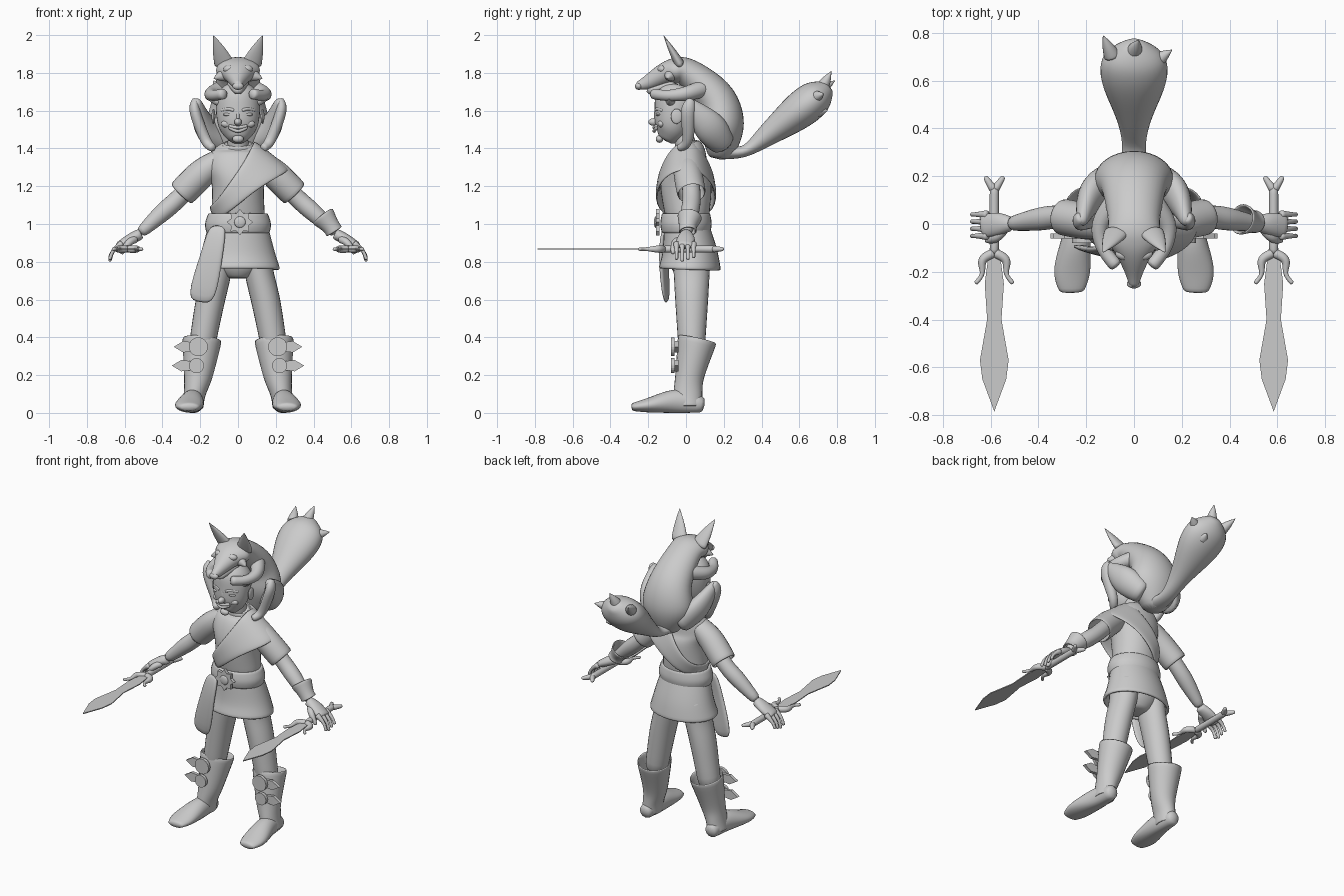
import bpy, bmesh, math
from mathutils import Vector, Matrix

cube = bpy.data.objects.get("Cube")
if cube:
    bpy.data.objects.remove(cube)

grey = bpy.data.materials.new("plain grey")
grey.use_nodes = True
grey.diffuse_color = (.6, .6, .6, 1)
grey.node_tree.nodes["Principled BSDF"].inputs["Base Color"].default_value = grey.diffuse_color
X, Y, Z = Matrix.Identity(3)


def finish(name, bm, level=0, thick=0, smooth=True):
    bmesh.ops.recalc_face_normals(bm, faces=bm.faces)
    for face in bm.faces:
        face.smooth = smooth
    mesh = bpy.data.meshes.new(name)
    bm.to_mesh(mesh)
    bm.free()
    mesh.materials.append(grey)
    ob = bpy.data.objects.new(name, mesh)
    bpy.context.collection.objects.link(ob)
    if thick:
        ob.modifiers.new("Thickness", "SOLIDIFY").thickness = thick
    if level:
        subsurf = ob.modifiers.new("Smooth", "SUBSURF")
        subsurf.levels = subsurf.render_levels = level
    return ob


def spline(rows, steps=3):
    """Smooth curve through all rows, radii included."""
    pts = [Vector(row if len(row) == 5 else (*row, row[-1])) for row in rows]
    ends = [pts[0], *pts, pts[-1]]
    out = []
    for a, b, c, d in zip(ends, ends[1:], ends[2:], ends[3:]):
        for k in range(steps):
            t = k / steps
            out.append(b + (c - a) * t / 2 + (a * 2 - b * 5 + c * 4 - d) * t * t / 2
                       + (b * 3 - a - c * 3 + d) * t ** 3 / 2)
    return out + [pts[-1]]


def tube(name, rows, ref=X, side=1, sides=12, thick=0):
    """Elliptical rings (x, y, z, radius along ref, other radius) along a path."""
    bm = bmesh.new()
    rows = spline(rows)
    path = [Vector((row[0] * side, row[1], row[2])) for row in rows]
    rings = []
    for i, (centre, row) in enumerate(zip(path, rows)):
        tangent = (path[min(i + 1, len(path) - 1)] - path[max(i - 1, 0)]).normalized()
        u = (ref - tangent * ref.dot(tangent)).normalized() * row[3]
        v = tangent.cross(u).normalized() * row[4]
        turns = [math.tau * k / sides for k in range(sides)]
        rings.append([bm.verts.new(centre + u * math.cos(q) + v * math.sin(q)) for q in turns])
    for low, high in zip(rings, rings[1:]):
        for k in range(sides):
            bm.faces.new((low[k], low[k - 1], high[k - 1], high[k]))
    if not thick:
        bm.faces.new(rings[0])
        bm.faces.new(rings[-1])
    return finish(name, bm, 1, thick)


def centred(name, rows, **options):
    """Tube lying on the middle plane: (y, z, half width, other radius)."""
    return tube(name, [(0, *row) for row in rows], sides=16, **options)


def ball(name, loc, size, turn=0):
    bm = bmesh.new()
    bmesh.ops.create_uvsphere(bm, u_segments=20, v_segments=12, radius=1)
    ob = finish(name, bm)
    ob.location, ob.scale, ob.rotation_euler.z = loc, size, turn


def spike(name, base, tip, radius, flat=1.0):
    """Pointed tuft or ear."""
    base, tip = Vector(base), Vector(tip)
    taper = [(t, radius * (1.02 - t ** 1.4)) for t in (0, .5, 1)]
    tube(name, [(*base.lerp(tip, t), r, r * flat) for t, r in taper], sides=8)


def sheet(name, rows, thick, closed=False):
    """Cloth strip made from pairs of edge points."""
    bm = bmesh.new()
    grid = [[bm.verts.new(Vector(a).lerp(Vector(b), t)) for t in (0, .5, 1)] for a, b in rows]
    for p, q in zip(grid, grid[1:] + (grid[:1] if closed else [])):
        for k in range(2):
            bm.faces.new((p[k], p[k + 1], q[k + 1], q[k]))
    finish(name, bm, 2, thick)


def plate(name, outline, thick, matrix):
    """Flat outline extruded along its own z."""
    bm = bmesh.new()
    face = bm.faces.new([bm.verts.new((x, y, -thick / 2)) for x, y in outline])
    extruded = bmesh.ops.extrude_face_region(bm, geom=[face])["geom"]
    moved = [part for part in extruded if isinstance(part, bmesh.types.BMVert)]
    bmesh.ops.translate(bm, verts=moved, vec=Z * thick)
    finish(name, bm, smooth=False).matrix_world = matrix


def facing_front(x, y, z):
    return Matrix.Translation((x, y, z)) @ Matrix.Rotation(math.pi / 2, 4, "X")


def radial(count, radii):
    """Disc or star outline, cycling through the radii."""
    spokes = [(math.tau * k / count, radii[k % len(radii)]) for k in range(count)]
    return [(r * math.sin(q), r * math.cos(q)) for q, r in spokes]


# Torso, skirt and belt
centred("tunic_top", [(.01, .98, .15, .11), (0, 1.2, .14, .14), (0, 1.3, .17, .12),
                      (.02, 1.38, .15, .09), (.01, 1.43, .08, .06)])
centred("neck", [(.01, 1.38, .06), (-.03, 1.52, .05)])
centred("neckline", [(.01, 1.4, .1, .07), (0, 1.43, .08, .06)], thick=.01)
centred("pelvis", [(.02, .71, .06), (.02, .79, .15, .11), (.02, .96, .15, .11)])
centred("skirt", [(0, 1, .16, .12), (.02, .85, .2, .15), (.02, .76, .23, .17)], thick=.02)
centred("belt", [(0, 1.06, .16, .13), (0, 1, .18, .14), (0, .95, .17, .13)], thick=.02)
plate("buckle", radial(16, (.07, .05)), .02, facing_front(.01, -.15, 1.01))
ball("buckle_boss", (.01, -.16, 1.01), (.03, .01, .03))
sheet("hanging_sash", [((-.16, -.11, 1), (-.06, -.13, 1)), ((-.2, -.12, .85), (-.08, -.16, .85)),
                       ((-.29, -.1, .59), (-.12, -.13, .56))], .03)

# Cloth band over the left shoulder, round to the right hip, alike front and back
band = [((.08, .07, 1.43), (.27, .08, 1.28)), ((.03, .13, 1.33), (.16, .15, 1.22)),
        ((-.04, .16, 1.23), (.06, .17, 1.15)), ((-.12, .13, 1.12), (-.06, .15, 1.05))]
before = [[(x, -y, z) for x, y, z in pair] for pair in band]
hip, shoulder = ((-.17, 0, 1.08), (-.16, 0, 1)), ((.09, .01, 1.45), (.28, .02, 1.3))
sheet("shoulder_sash", before + [hip] + band[::-1] + [shoulder], .02, True)

# Human head
centred("head", [(-.11, 1.44, .04), (-.08, 1.5, .1, .09), (-.06, 1.6, .12, .11),
                 (-.05, 1.69, .11), (-.04, 1.74, .06)])
ball("nose", (0, -.17, 1.54), (.02, .03, .02))
ball("nose_bridge", (0, -.16, 1.57), (.01, .01, .04))
for lip, height, curl in (("upper_lip", 1.51, 4), ("lower_lip", 1.49, 9)):
    arc = [(x, 6 * x * x - .17, height + curl * x * x, .01) for x in (-.05, 0, .05)]
    tube(lip, arc, Y, sides=8)
ball("chin", (0, -.14, 1.45), (.03, .02, .02))

# Paired parts
for s, side in ((1, "left_"), (-1, "right_")):
    ball(side + "eye", (s * .05, -.14, 1.58), (.03, .02, .01))
    tube(side + "brow", [(.02, -.16, 1.6, .01), (.05, -.15, 1.61, .01), (.09, -.12, 1.6, .01)], Y, s)
    ball(side + "cheek", (s * .06, -.13, 1.53), (.03, .02, .02))
    ball(side + "ear", (s * .13, -.05, 1.57), (.01, .03, .04))
    spike(side + "hair_tuft", (s * .1, -.08, 1.65), (s * .16, -.09, 1.66), .03)

    # Arms and hands
    tube(side + "sleeve", [(.1, .01, 1.34, .07, .06), (.19, .01, 1.27, .08),
                           (.3, .03, 1.16, .08)], Y, s, thick=.01)
    tube(side + "arm", [(.18, .02, 1.28, .05), (.31, .03, 1.14, .05), (.4, .02, 1.06, .05),
                        (.52, 0, .95, .03)], Y, s)
    tube(side + "palm", [(.51, 0, .95, .03), (.57, 0, .92, .05, .03), (.64, -.01, .88, .05, .02)], Y, s)
    for finger in range(4):
        y = finger * .03 - .05
        tip = .8 + .01 * abs(finger - 1)
        tube(side + "finger", [(.61, y, .9, .02), (.66, y, .86, .01), (.68, y, tip, .01)], Y, s)
    tube(side + "thumb", [(.54, -.02, .92, .02), (.58, -.06, .9, .02), (.62, -.07, .84, .01)], Y, s)

    # Sword
    at_grip = Matrix.Translation((s * .585, 0, .867))
    edge = [(.02, -.1), (.04, -.25), (.03, -.4), (.06, -.57), (.05, -.65)]
    plate(side + "blade", edge + [(0, -.785)] + [(-x, y) for x, y in reversed(edge)], .006, at_grip)
    hilt = [tube(side + "grip", [(0, -.13, 0, .02), (0, .03, 0, .02), (0, .16, 0, .02)])]
    for way in (1, -1):
        hilt.append(tube(side + "guard_horn", [(0, -.12, 0, .02), (.05, -.15, 0, .02),
                                               (.05, -.21, 0, .01), (.08, -.25, 0, .01)], Z, way))
        hilt.append(tube(side + "pommel_knob", [(0, .14, 0, .02), (.04, .2, 0, .01)], Z, way))
    for part in hilt:
        part.matrix_world = at_grip

    # Legs and boots
    tube(side + "leg", [(.1, .03, .88, .09, .11), (.11, .03, .75, .08, .1), (.15, .03, .58, .08, .09),
                        (.2, .03, .3, .07)], X, s)
    tube(side + "boot_shaft", [(.19, .06, .39, .11), (.21, .02, .2, .08), (.23, .01, .1, .06, .08),
                               (.24, .01, .03, .06, .08)], X, s, thick=.01)
    foot = tube(side + "boot_foot", [(.24, .1, .04, .04), (.24, -.04, .06, .06, .07),
                                     (.26, -.2, .04, .08, .04), (.26, -.29, .03, .05, .02)], X, s)
    for vertex in foot.data.vertices:
        vertex.co.z = max(vertex.co.z, 0)
    for x, z, radius in ((.21, .35, .05), (.22, .25, .04)):
        plate(side + "boot_disc", radial(20, [radius]), .02, facing_front(s * x, -.07, z))
        tab = [(0, .02), (.08, .03), (.13, 0), (.08, -.03), (0, -.02)]
        plate(side + "boot_tab", [(s * a, b) for a, b in tab], .02, facing_front(s * x, -.05, z))

    # Fox limbs, ears and eyes
    tube(side + "fox_foreleg", [(.07, .1, 1.72, .05), (.14, 0, 1.69, .04), (.13, -.1, 1.68, .03),
                                (.07, -.18, 1.69, .03)], Z, s)
    tube(side + "fox_thigh", [(.08, .2, 1.42, .07), (.18, .12, 1.52, .06, .09), (.22, 0, 1.66, .02)], X, s)
    tube(side + "fox_shin", [(.22, .03, 1.66, .02), (.23, .01, 1.6, .03, .04), (.17, .01, 1.44, .03),
                             (.13, -.04, 1.4, .02)], X, s)
    spike(side + "fox_ear", (s * .07, -.03, 1.84), (s * .13, -.12, 2), .06, .5)
    spike(side + "fox_cheek_tuft", (s * .07, -.08, 1.79), (s * .13, -.1, 1.77), .04)
    ball(side + "fox_eye", (s * .05, -.13, 1.82), (.03, .02, .02), s * .4)

# Flared cuff on the left wrist
tube("wrist_cuff", [(.51, .01, .96, .05), (.49, .01, .99, .05), (.45, .02, 1.04, .07)], Y, thick=.01)

# Fox head, body and tail
centred("fox_body", [(-.26, 1.73, .02), (-.2, 1.75, .04), (-.12, 1.79, .08, .06), (-.06, 1.81, .12, .07),
                     (.01, 1.8, .11, .08), (.16, 1.66, .14, .11), (.19, 1.5, .17, .12),
                     (.18, 1.34, .06)])
ball("fox_nose", (0, -.25, 1.73), (.03, .02, .02))
centred("fox_jaw", [(-.05, 1.75, .07, .04), (-.21, 1.7, .02)])
centred("fox_tail", [(.16, 1.39, .08, .05), (.3, 1.38, .05, .03), (.43, 1.47, .07, .06),
                     (.6, 1.6, .14, .1), (.7, 1.68, .13, .09), (.76, 1.73, .03)])
for base, tip in (((-.09, .7, 1.7), (-.13, .79, 1.76)), ((.09, .68, 1.67), (.16, .73, 1.69)),
                  ((0, .72, 1.72), (.02, .77, 1.81)), ((.05, .7, 1.6), (.06, .75, 1.6))):
    spike("tail_tuft", base, tip, .04)
